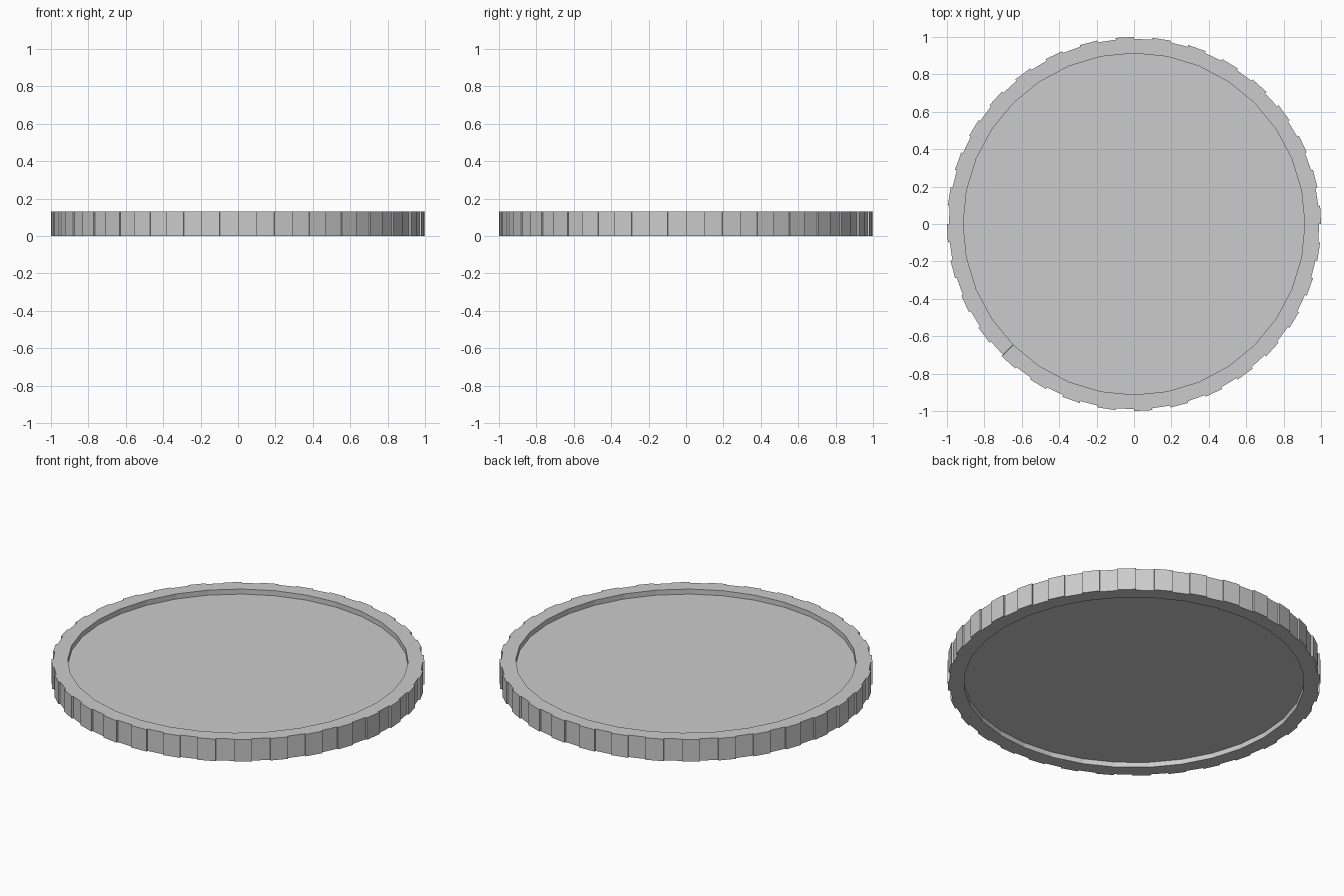
import bpy, bmesh
from math import cos, sin, pi

if "Cube" in bpy.data.objects:
    bpy.data.objects.remove(bpy.data.objects["Cube"])

SIDES = 32
HEIGHT = 0.13
RECESS = 0.03
R_INNER = 0.913
R_RIB, R_GROOVE = 1.0, 0.99


def finish(bm, name):
    bmesh.ops.recalc_face_normals(bm, faces=bm.faces)
    mesh = bpy.data.meshes.new(name)
    bm.to_mesh(mesh)
    bm.free()
    obj = bpy.data.objects.new(name, mesh)
    bpy.context.collection.objects.link(obj)


# One shallow raised rib and one groove per side, with a flat inner edge
outer, inner = [], []
step = 2 * pi / SIDES
for i in range(SIDES):
    a, b, c = i * step, (i + 0.5) * step, (i + 1) * step
    p, q = [(R_INNER * cos(t), R_INNER * sin(t)) for t in (a, c)]
    mid = ((p[0] + q[0]) / 2, (p[1] + q[1]) / 2)
    for r, t, pt in ((R_RIB, a, p), (R_RIB, b, mid), (R_GROOVE, b, mid), (R_GROOVE, c, q)):
        outer.append((r * cos(t), r * sin(t)))
        inner.append(pt)

# Ribbed rim
bm = bmesh.new()
loops = [[bm.verts.new((x, y, z)) for x, y in ring]
         for ring, z in ((outer, 0), (outer, HEIGHT), (inner, HEIGHT), (inner, 0))]
n = len(outer)
for k in range(4):
    lo, hi = loops[k], loops[(k + 1) % 4]
    for i in range(n):
        j = (i + 1) % n
        bm.faces.new((lo[i], lo[j], hi[j], hi[i]))
bmesh.ops.remove_doubles(bm, verts=bm.verts, dist=1e-5)
finish(bm, "ribbed_rim")

# Disc recessed on both sides
bm = bmesh.new()
rings = [[bm.verts.new((R_INNER * cos(i * step), R_INNER * sin(i * step), z))
          for i in range(SIDES)] for z in (RECESS, HEIGHT - RECESS)]
bm.faces.new(rings[0][::-1])
bm.faces.new(rings[1])
finish(bm, "recessed_disc")
